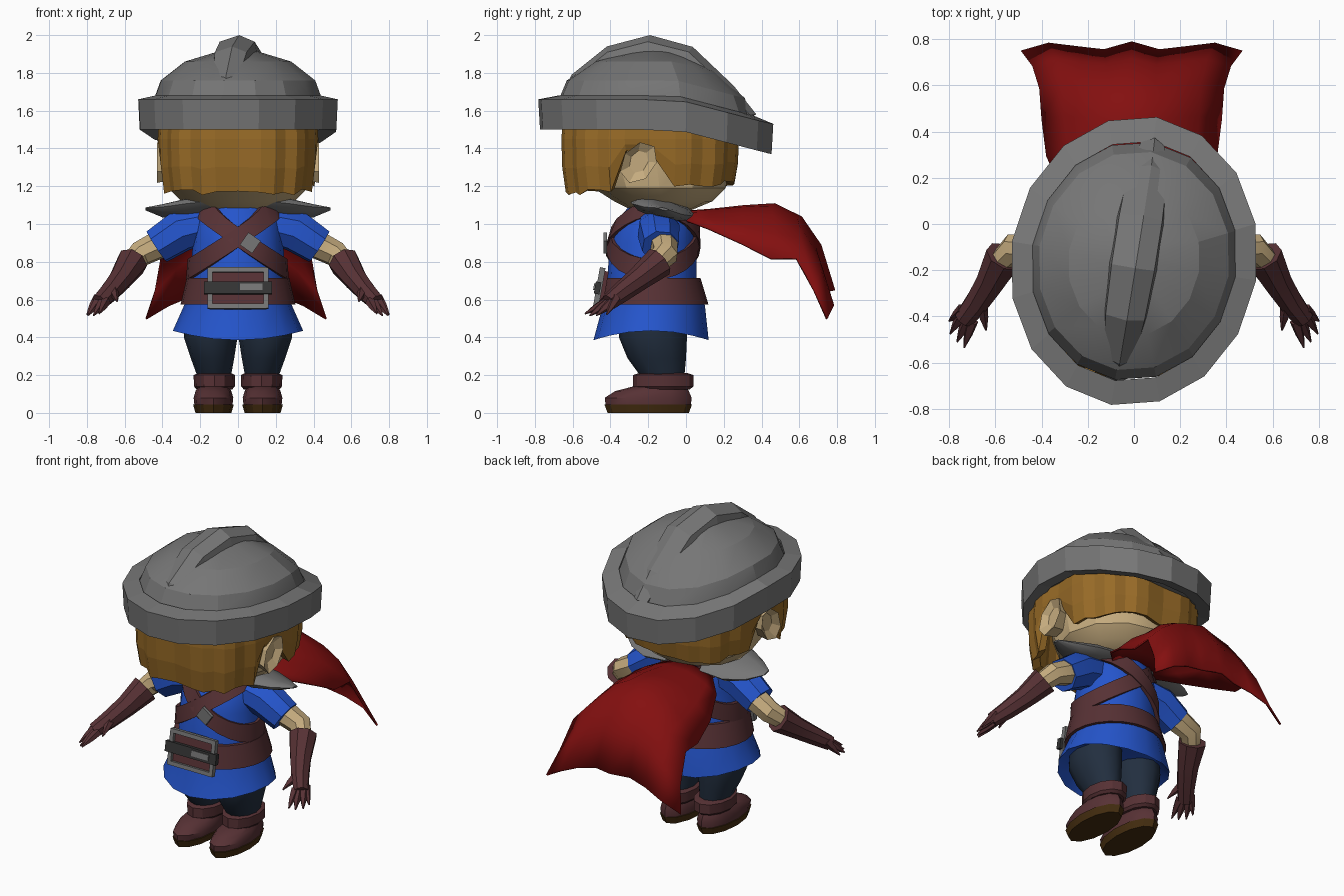
import bpy, bmesh, math, random
from mathutils import Vector, Matrix

if "Cube" in bpy.data.objects:
    bpy.data.objects.remove(bpy.data.objects["Cube"])

random.seed(4)
TAU = 2 * math.pi


def material(name, rgb):
    m = bpy.data.materials.new(name)
    m.diffuse_color = (*rgb, 1)
    m.use_nodes = True
    m.node_tree.nodes["Principled BSDF"].inputs["Base Color"].default_value = m.diffuse_color
    return m


STEEL = material("steel grey", (0.18, 0.18, 0.18))
IRON = material("dark iron", (0.035, 0.035, 0.035))
HAIR = material("golden brown hair", (0.31, 0.145, 0.02))
SKIN = material("skin", (0.56, 0.41, 0.21))
BLUE = material("blue cloth", (0.018, 0.09, 0.6))
RED = material("red cloth", (0.23, 0.005, 0.005))
LEATHER = material("brown leather", (0.095, 0.031, 0.035))
NAVY = material("navy trousers", (0.016, 0.028, 0.05))
SOLE = material("dark sole", (0.06, 0.027, 0.005))


def finish(name, bm, mat, smooth=0):
    bmesh.ops.recalc_face_normals(bm, faces=bm.faces)
    me = bpy.data.meshes.new(name)
    bm.to_mesh(me)
    bm.free()
    me.materials.append(mat)
    ob = bpy.data.objects.new(name, me)
    bpy.context.collection.objects.link(ob)
    if smooth:
        bpy.ops.object.select_all(action='DESELECT')
        ob.select_set(True)
        bpy.context.view_layer.objects.active = ob
        bpy.ops.object.shade_smooth_by_angle(angle=math.radians(smooth))
    return ob


def loft(name, rings, mat, side=1, loop=False, smooth=0):
    """Skin closed rings of equal length; cap the ends or join them in a loop."""
    bm = bmesh.new()
    vs = [[bm.verts.new((p[0] * side, p[1], p[2])) for p in r] for r in rings]
    n = len(vs[0])
    pairs = list(zip(vs, vs[1:])) + ([(vs[-1], vs[0])] if loop else [])
    for a, b in pairs:
        for i in range(n):
            j = (i + 1) % n
            bm.faces.new((a[i], a[j], b[j], b[i]))
    if not loop:
        bm.faces.new(vs[0])
        bm.faces.new(vs[-1])
    return finish(name, bm, mat, smooth)


def ring(c, u, v, n):
    c, u, v = Vector(c), Vector(u), Vector(v)
    return [c + u * math.cos(TAU * i / n) + v * math.sin(TAU * i / n) for i in range(n)]


def oval(x, y, z, rx, ry, n=12):
    return ring((x, y, z), (rx, 0, 0), (0, ry, 0), n)


def tube(name, pts, mat, side, n=8, smooth=40):
    """Round limb through (x, y, z, radius) points."""
    rings = []
    for i, p in enumerate(pts):
        a, b = pts[max(i - 1, 0)], pts[min(i + 1, len(pts) - 1)]
        d = (Vector(b[:3]) - Vector(a[:3])).normalized()
        u = d.cross(Vector((0, 1, 0.3))).normalized()
        rings.append(ring(p[:3], u * p[3], d.cross(u) * p[3], n))
    return loft(name, rings, mat, side, smooth=smooth)


def boxes(name, parts, mat, matrix):
    bm = bmesh.new()
    for c, s in parts:
        bmesh.ops.create_cube(bm, size=1, matrix=matrix @ Matrix.Translation(c) @ Matrix.Diagonal((*s, 1)))
    return finish(name, bm, mat)


# Helmet: everything turns slightly about its centre and dips at the back
TURN = Matrix.Rotation(math.radians(-9), 3, 'Z')


def helm(x, y, z):
    p = TURN @ Vector((x, y, 0)) + Vector((0, -0.16, 0))
    p.z = z - 0.13 * min(max((p.y + 0.05) / 0.5, 0), 1)
    return p


rim = []
for i in range(16):
    c, s = math.cos(TAU * i / 16), math.sin(TAU * i / 16)
    rim.append([helm(0.535 * k * c, 0.63 * k * s, z)
                for k, z in ((1, 1.66), (0.985, 1.50), (0.83, 1.51), (0.83, 1.68))])
loft("helmet_rim", rim, STEEL, loop=True)
dome = [[helm(0.46 * k * math.cos(TAU * i / 16), 0.53 * k * math.sin(TAU * i / 16), z) for i in range(16)]
        for z, k in ((1.53, 0.98), (1.66, 0.98), (1.76, 0.9), (1.86, 0.62), (1.915, 0.22))]
loft("helmet_dome", dome, STEEL, smooth=20)
crest = []
for y, z, w in ((-0.54, 1.62, 0.05), (-0.45, 1.79, 0.08), (-0.26, 1.94, 0.1), (-0.03, 2.0, 0.11),
                (0.2, 1.96, 0.11), (0.42, 1.81, 0.1), (0.54, 1.69, 0.06)):
    low, mid = (y * 0.8, 1.5 + (z - 1.5) * 0.76), (y * 0.95, 1.5 + (z - 1.5) * 0.93)
    crest.append([helm(-w, *low), helm(-w * 0.85, *mid), helm(w * 0.1, y, z),
                  helm(w * 0.85, *mid), helm(w, *low)])
loft("helmet_crest", crest, STEEL)

# Head and ears
loft("head", [oval(0, -0.13, 1.07, 0.17, 0.15), oval(0, -0.12, 1.12, 0.30, 0.26),
              oval(0, -0.14, 1.19, 0.37, 0.35), oval(0, -0.16, 1.35, 0.385, 0.40),
              oval(0, -0.16, 1.55, 0.38, 0.40)], SKIN, smooth=30)
for side, tag in ((1, "right"), (-1, "left")):
    loft("ear_" + tag, [ring((0.35, -0.24, 1.32), (0, 0.07, 0), (0, 0.03, 0.09), 7),
                        ring((0.43, -0.25, 1.325), (0, 0.095, 0), (0, 0.03, 0.11), 7),
                        ring((0.40, -0.25, 1.33), (0, 0.05, 0), (0, 0.01, 0.06), 7)], SKIN, side)

# Hair: boxy shell with locks, open over the ears
hair = []
N = 36
for i in range(N):
    c, s = math.cos(TAU * i / N), math.sin(TAU * i / N)
    f = lambda t: math.copysign(abs(t) ** 0.72, t)
    x, y = 0.43 * f(c), 0.475 * f(s)
    wy = y - 0.19
    if wy < -0.36:
        low = 1.165
    elif wy < -0.12:
        low = 1.39
    else:
        low = 1.21
    low += random.uniform(-0.015, 0.02)
    k = 1.0 if i % 3 else 0.965
    hair.append([(x * k * q, y * k * q - 0.19, z) for q, z in
                 ((0.98, 1.58), (1.0, 1.45), (0.99, (low + 1.43) / 2 if low < 1.3 else 1.42),
                  (0.95, low), (0.86, low + 0.02), (0.8, 1.57))])
loft("hair", hair, HAIR, loop=True)

# Tunic: rows of height, centre y, half width, half depth
BODY = [(0.385, -0.185, 0.345, 0.305), (0.57, -0.17, 0.285, 0.27), (0.72, -0.18, 0.25, 0.235),
        (0.90, -0.175, 0.24, 0.23), (1.02, -0.155, 0.225, 0.205), (1.11, -0.14, 0.17, 0.15)]


def body_at(z):
    z = min(max(z, BODY[0][0]), BODY[-1][0])
    for a, b in zip(BODY, BODY[1:]):
        if z <= b[0]:
            t = (z - a[0]) / (b[0] - a[0])
            return [a[k] + (b[k] - a[k]) * t for k in (1, 2, 3)]


tunic = [oval(0, cy, z, rx, ry, 16) for z, cy, rx, ry in BODY]
for p in tunic[0]:
    p.z += 0.05 * (p.x / 0.345) ** 2
loft("tunic", [oval(0, -0.185, 0.46, 0.28, 0.24, 16)] + tunic, BLUE, smooth=35)


# Belt and crossed chest straps wrap the tunic
def band(name, mid, tilt, half, thick):
    rows = []
    for i in range(24):
        a = TAU * i / 24
        z0 = mid + tilt * math.cos(a)
        row = []
        for dz, t in ((-half, 0), (-half, thick), (half, thick), (half, -0.01)):
            cy, rx, ry = body_at(z0 + dz)
            row.append(((rx + t) * math.cos(a), cy + (ry + t) * math.sin(a), z0 + dz))
        rows.append(row)
    loft(name, rows, LEATHER, loop=True, smooth=35)


band("belt", 0.645, 0, 0.07, 0.02)
band("chest_strap_a", 0.93, 0.17, 0.055, 0.022)
band("chest_strap_b", 0.93, -0.17, 0.055, 0.016)

# Belt buckle and chest buckle
M = Matrix.Translation((0, -0.46, 0.66)) @ Matrix.Rotation(math.radians(-10), 4, 'X')
boxes("buckle_frame", [((sx * 0.148, 0, 0), (0.025, 0.03, 0.22)) for sx in (1, -1)] +
      [((0, 0, sz * 0.098), (0.30, 0.03, 0.025)) for sz in (1, -1)], STEEL, M)
boxes("buckle_strap", [((0, -0.008, 0), (0.36, 0.03, 0.065))], IRON, M)
boxes("buckle_prong", [((0.07, -0.02, 0.003), (0.12, 0.02, 0.035))], STEEL, M)
boxes("buckle_backing", [((0, 0.02, 0), (0.28, 0.03, 0.19))], LEATHER, M)
M = Matrix.Translation((0.065, -0.428, 0.90)) @ Matrix.Rotation(math.radians(35), 4, 'Y')
boxes("chest_buckle", [((0, 0, 0), (0.08, 0.02, 0.08))], STEEL, M)

# Paired parts
for side, tag in ((1, "right"), (-1, "left")):
    # shoulder pad, flaring to a point
    loft("shoulder_pad_" + tag,
         [ring((x, y, z), (0, ry, -0.2 * ry), (0, 0, rz), 10) for x, y, z, ry, rz in
          ((0.12, -0.13, 1.09, 0.17, 0.045), (0.28, -0.125, 1.075, 0.16, 0.05),
           (0.40, -0.12, 1.07, 0.10, 0.03), (0.49, -0.12, 1.08, 0.025, 0.006))], STEEL, side, smooth=40)
    # arm
    tube("sleeve_" + tag, [(0.15, -0.15, 1.0, 0.10), (0.30, -0.145, 0.965, 0.115),
                           (0.43, -0.135, 0.88, 0.10)], BLUE, side)
    tube("forearm_" + tag, [(0.38, -0.12, 0.91, 0.08), (0.52, -0.11, 0.84, 0.07),
                            (0.61, -0.20, 0.75, 0.05)], SKIN, side)
    tube("gauntlet_" + tag, [(0.56, -0.14, 0.80, 0.085), (0.62, -0.25, 0.71, 0.065),
                             (0.68, -0.34, 0.64, 0.055), (0.735, -0.41, 0.585, 0.045)], LEATHER, side)
    for k, (b, t) in enumerate((((0.74, -0.37, 0.61), (0.80, -0.42, 0.52)),
                                ((0.74, -0.39, 0.59), (0.795, -0.475, 0.515)),
                                ((0.72, -0.42, 0.58), (0.765, -0.51, 0.515)),
                                ((0.70, -0.42, 0.59), (0.735, -0.535, 0.525)),
                                ((0.66, -0.35, 0.65), (0.64, -0.46, 0.59)))):
        tube("finger_%d_%s" % (k, tag), [(*b, 0.028), (*((Vector(b) + Vector(t)) / 2), 0.02), (*t, 0.004)],
             LEATHER, side, 5)
    # leg and boot
    loft("trouser_leg_" + tag, [oval(0.125, -0.12, 0.18, 0.085, 0.11), oval(0.135, -0.155, 0.29, 0.115, 0.155),
                                oval(0.145, -0.175, 0.40, 0.142, 0.18), oval(0.14, -0.18, 0.50, 0.14, 0.18)],
         NAVY, side, smooth=40)
    loft("boot_cuff_" + tag, [oval(0.125, -0.12, 0.125, 0.095, 0.14), oval(0.125, -0.12, 0.14, 0.108, 0.16),
                              oval(0.125, -0.12, 0.20, 0.11, 0.16), oval(0.125, -0.12, 0.21, 0.09, 0.13)],
         LEATHER, side, smooth=30)
    loft("boot_" + tag, [oval(0.13, -0.20, 0.035, 0.10, 0.225), oval(0.13, -0.20, 0.08, 0.105, 0.23),
                         oval(0.13, -0.18, 0.115, 0.095, 0.195), oval(0.13, -0.14, 0.14, 0.08, 0.14)],
         LEATHER, side, smooth=35)
    loft("boot_sole_" + tag, [oval(0.13, -0.20, 0.0, 0.095, 0.215), oval(0.13, -0.20, 0.045, 0.108, 0.232)],
         SOLE, side, smooth=30)

# Cape: rows of mid y, mid z, half width, drop at the edges
CAPE = ((-0.02, 1.07, 0.16, 0.04), (0.12, 1.08, 0.29, 0.10), (0.30, 1.10, 0.37, 0.20), (0.46, 1.11, 0.39, 0.29),
        (0.60, 1.04, 0.40, 0.22), (0.70, 0.89, 0.43, 0.24), (0.77, 0.65, 0.48, 0.15))
bm = bmesh.new()
grid = []
for r, (y, z, w, drop) in enumerate(CAPE):
    fold = 0.02 * r / 6
    grid.append([bm.verts.new((w * u - 0.01, y + fold * math.cos(u * 9.4), z - drop * abs(u) ** 2.2))
                 for u in [k / 4 - 1 for k in range(9)]])
for a, b in zip(grid, grid[1:]):
    for i in range(8):
        bm.faces.new((a[i], a[i + 1], b[i + 1], b[i]))
cape = finish("cape", bm, RED, smooth=50)
solid = cape.modifiers.new("thickness", 'SOLIDIFY')
solid.thickness = 0.012
